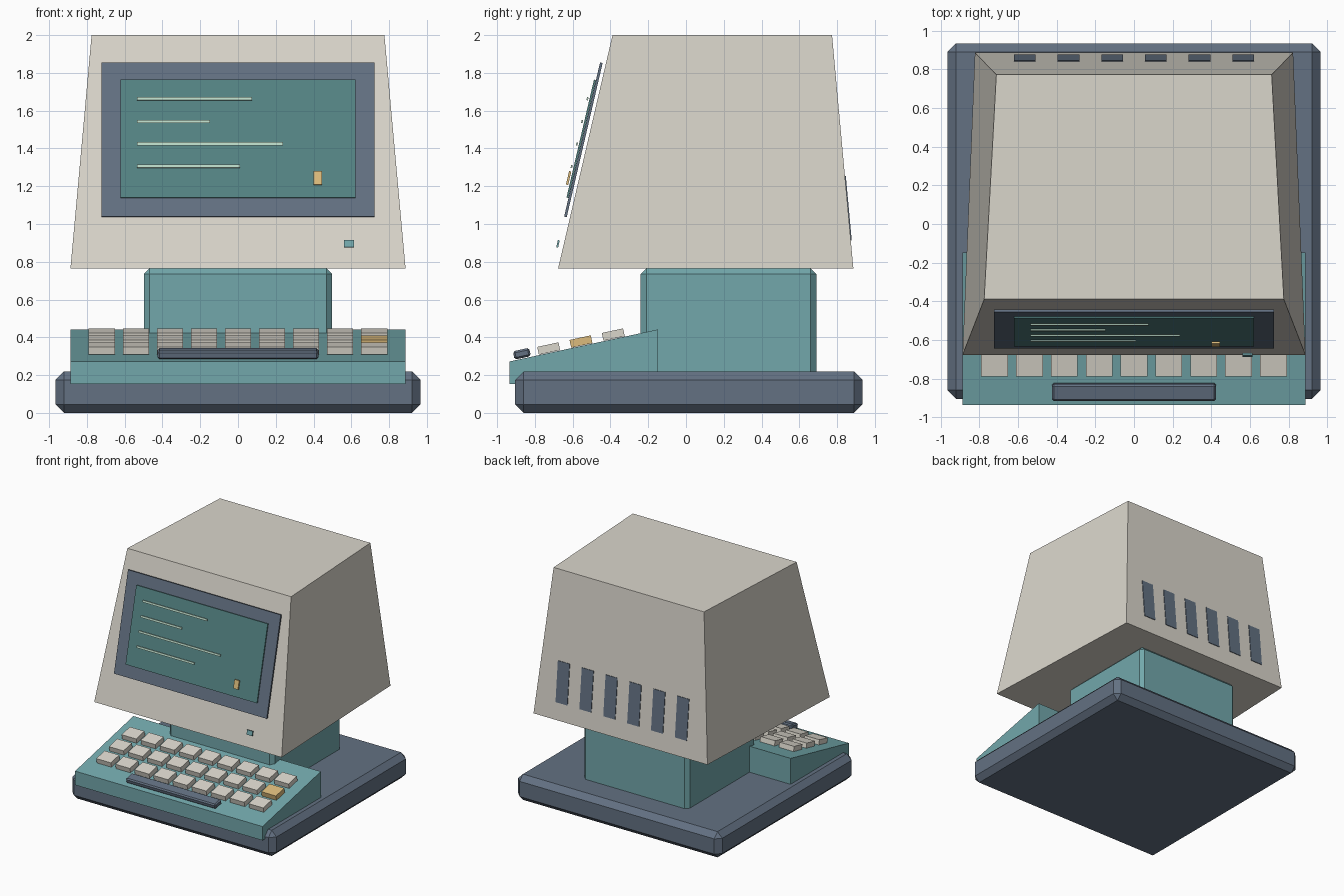
import bpy, bmesh, math
from mathutils import Matrix, Vector

if "Cube" in bpy.data.objects:
    bpy.data.objects.remove(bpy.data.objects["Cube"])


def material(name, rgb):
    m = bpy.data.materials.new(name)
    m.diffuse_color = (*rgb, 1)
    m.use_nodes = True
    m.node_tree.nodes["Principled BSDF"].inputs["Base Color"].default_value = m.diffuse_color
    return m


CREAM = material("cream", (0.70, 0.67, 0.60))
TEAL = material("teal", (0.17, 0.39, 0.41))
SLATE = material("slate", (0.125, 0.165, 0.225))
GLASS = material("glass", (0.09, 0.23, 0.23))
PALE = material("pale_green", (0.50, 0.70, 0.58))
GOLD = material("gold", (0.72, 0.50, 0.20))


def add_object(name, bm, mat):
    bmesh.ops.recalc_face_normals(bm, faces=bm.faces)
    me = bpy.data.meshes.new(name)
    bm.to_mesh(me)
    bm.free()
    me.materials.append(mat)
    ob = bpy.data.objects.new(name, me)
    bpy.context.collection.objects.link(ob)
    return ob


def box(name, centre, size, mat, tilt=0.0, chamfer=0.0):
    """Box turned about x by tilt, with optional flat chamfers."""
    bm = bmesh.new()
    bmesh.ops.create_cube(bm, size=1)
    bmesh.ops.scale(bm, vec=size, verts=bm.verts)
    if chamfer:
        bmesh.ops.bevel(bm, geom=bm.edges[:], offset=chamfer, segments=1,
                        affect='EDGES', profile=0.5)
    bm.transform(Matrix.Translation(centre) @ Matrix.Rotation(tilt, 4, 'X'))
    return add_object(name, bm, mat)


def loft(name, rings, mat):
    """Solid between two matching rings of points."""
    bm = bmesh.new()
    a, b = [[bm.verts.new(p) for p in ring] for ring in rings]
    bm.faces.new(a)
    bm.faces.new(b)
    n = len(a)
    for i in range(n):
        bm.faces.new((a[i], a[(i + 1) % n], b[(i + 1) % n], b[i]))
    return add_object(name, bm, mat)


# Base slab and neck
box("base", (0, 0.015, 0.11), (1.932, 1.838, 0.22), SLATE, chamfer=0.045)
box("neck", (0, 0.225, 0.4725), (0.996, 0.93, 0.585), TEAL, chamfer=0.03)

# Tapered monitor housing
Z0, Z1 = 0.765, 2.0
F0, F1, B0, B1 = -0.677, -0.389, 0.886, 0.773


def trapezoid(xf, yf, xb, yb, z):
    return [(-xf, yf, z), (xf, yf, z), (xb, yb, z), (-xb, yb, z)]


loft("monitor_housing", [trapezoid(0.887, F0, 0.823, B0, Z0),
                         trapezoid(0.775, F1, 0.712, B1, Z1)], CREAM)

# Parts lying parallel to the sloping monitor front
lean = math.atan2(F1 - F0, Z1 - Z0)


def on_front(name, x0, x1, z0, z1, out, thick, mat):
    """Plate spanning x0..x1, z0..z1, its centre 'out' in front of the face."""
    zc = (z0 + z1) / 2
    y = F0 + (zc - Z0) * math.tan(lean) - out
    box(name, ((x0 + x1) / 2, y, zc),
        (x1 - x0, thick, (z1 - z0) / math.cos(lean)), mat, tilt=-lean)


on_front("screen_bezel", -0.723, 0.723, 1.038, 1.854, 0.025, 0.014, SLATE)
on_front("screen_glass", -0.622, 0.622, 1.139, 1.763, 0.038, 0.010, GLASS)
for i, (z, x1) in enumerate([(1.663, 0.075), (1.543, -0.148),
                             (1.424, 0.238), (1.305, 0.011)]):
    on_front(f"screen_line_{i + 1}", -0.535, x1, z - 0.008, z + 0.008,
             0.054, 0.008, PALE)
on_front("screen_cursor", 0.400, 0.444, 1.208, 1.279, 0.056, 0.012, GOLD)
on_front("power_light", 0.561, 0.614, 0.876, 0.914, 0.031, 0.010, TEAL)

# Rear vents, set into the sloping back
back_lean = math.atan2(B0 - B1, Z1 - Z0)
for i in range(6):
    zc = 1.083
    y = B0 - (zc - Z0) * math.tan(back_lean)
    box(f"rear_vent_{i + 1}", ((i - 2.5) * 0.226, y, zc),
        (0.112, 0.01, 0.345), SLATE, tilt=back_lean)

# Keyboard wedge
KY0, KY1, KZ0, KZ1 = -0.935, -0.147, 0.272, 0.442
profile = [(KY0, 0.153), (KY1, 0.153), (KY1, KZ1), (KY0, KZ0)]
loft("keyboard_body", [[(x, y, z) for y, z in profile]
                       for x in (-0.887, 0.887)], TEAL)
key_tilt = math.atan2(KZ1 - KZ0, KY1 - KY0)


def on_keyboard(name, x, y, size, rise, mat, chamfer=0.0):
    z = KZ0 + (y - KY0) * math.tan(key_tilt) + rise
    box(name, (x, y, z), size, mat, tilt=key_tilt, chamfer=chamfer)


# Three rows of nine keys, one accent key, and the space bar
for row in range(3):
    for col in range(9):
        accent = row == 1 and col == 8
        on_keyboard("accent_key" if accent else f"key_{row + 1}_{col + 1}",
                    (col - 4) * 0.1803, -0.727 + row * 0.171,
                    (0.138, 0.115, 0.042), 0.024, GOLD if accent else CREAM)
on_keyboard("space_bar", 0, -0.869, (0.85, 0.088, 0.045), 0.027, SLATE, 0.01)
